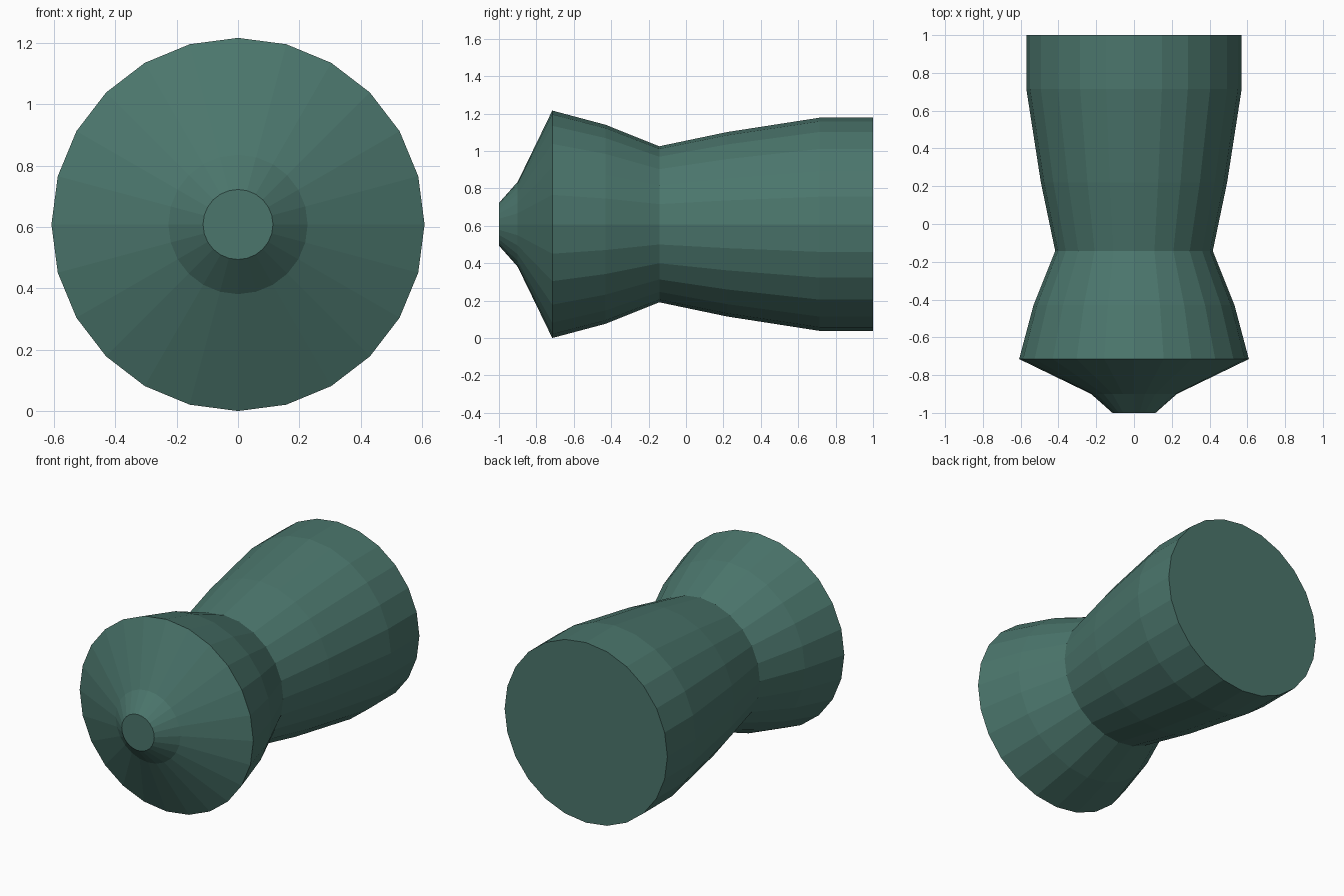
import bpy, bmesh, math

if "Cube" in bpy.data.objects:
    bpy.data.objects.remove(bpy.data.objects["Cube"])

SIDES = 24
AXIS_Z = 0.608

# Lathe profile along y: (y, radius)
PROFILE = [(-1.0, 0.114), (-0.9, 0.227), (-0.715, 0.608), (-0.43, 0.532),
           (-0.143, 0.417), (0.22, 0.493), (0.715, 0.57), (1.0, 0.57)]


def lathe(name, profile):
    bm = bmesh.new()
    rings = []
    for y, r in profile:
        rings.append([bm.verts.new((r * math.sin(2 * math.pi * i / SIDES), y,
                                    r * math.cos(2 * math.pi * i / SIDES)))
                      for i in range(SIDES)])
    for a, b in zip(rings, rings[1:]):
        for i in range(SIDES):
            j = (i + 1) % SIDES
            bm.faces.new((a[i], a[j], b[j], b[i]))
    # Flat end caps
    bm.faces.new(rings[0])
    bm.faces.new(rings[-1])
    bmesh.ops.recalc_face_normals(bm, faces=bm.faces)
    mesh = bpy.data.meshes.new(name)
    bm.to_mesh(mesh)
    bm.free()
    obj = bpy.data.objects.new(name, mesh)
    bpy.context.collection.objects.link(obj)
    return obj


# Waisted body with a conical nose
body = lathe("turned_body", PROFILE)
body.location.z = AXIS_Z

green = bpy.data.materials.new("dark_green")
green.diffuse_color = (0.07, 0.18, 0.15, 1)
green.use_nodes = True
green.node_tree.nodes["Principled BSDF"].inputs["Base Color"].default_value = green.diffuse_color
body.data.materials.append(green)
